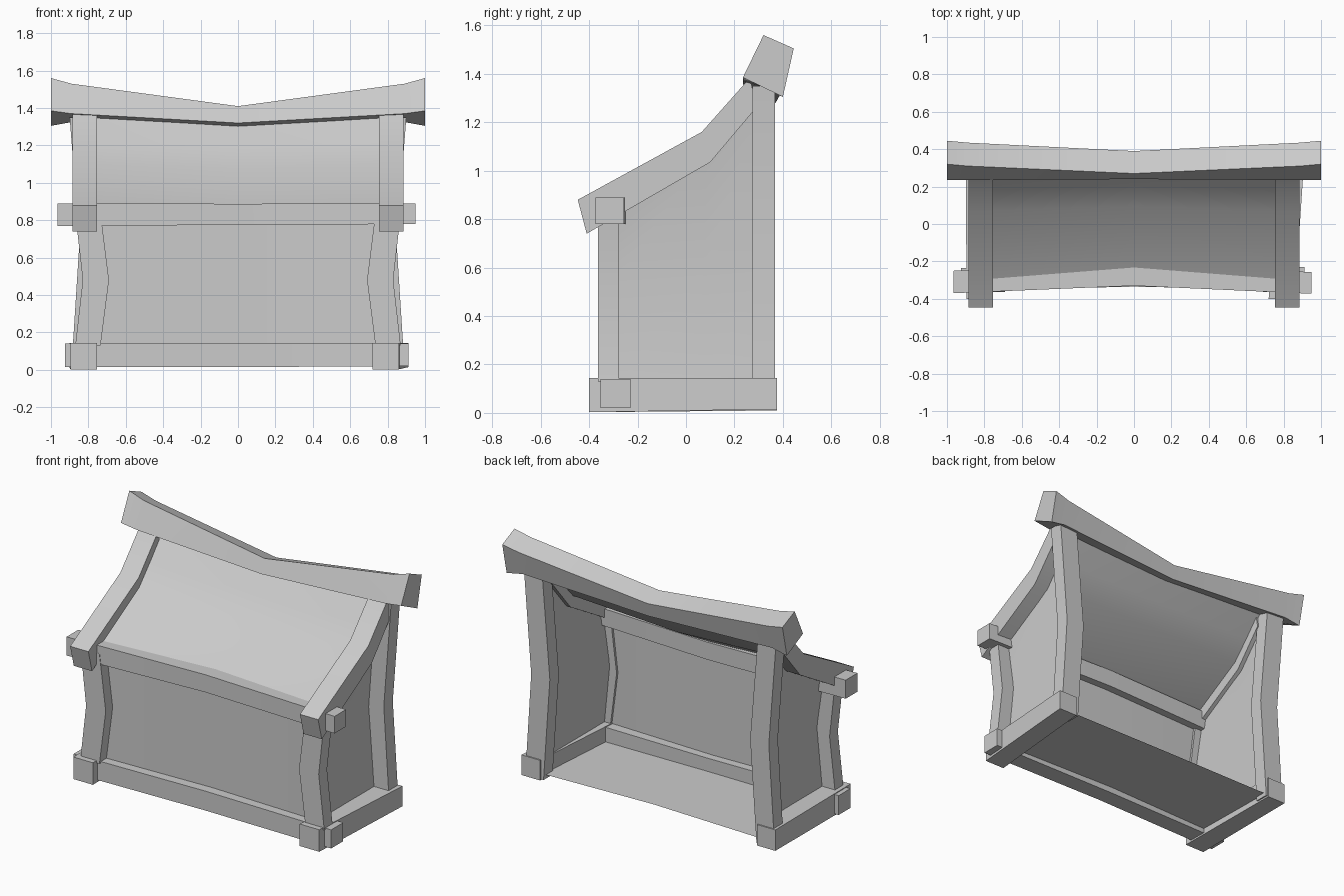
import bpy, bmesh, math

if "Cube" in bpy.data.objects:
    bpy.data.objects.remove(bpy.data.objects["Cube"])


def finish(name, bm, angle=30):
    bmesh.ops.recalc_face_normals(bm, faces=bm.faces[:])
    me = bpy.data.meshes.new(name)
    bm.to_mesh(me)
    bm.free()
    ob = bpy.data.objects.new(name, me)
    bpy.context.collection.objects.link(ob)
    bpy.ops.object.select_all(action='DESELECT')
    ob.select_set(True)
    bpy.context.view_layer.objects.active = ob
    bpy.ops.object.shade_smooth_by_angle(angle=math.radians(angle))
    return ob


def loft(name, sections):
    """Closed bar through matching cross-section loops."""
    bm = bmesh.new()
    rings = [[bm.verts.new(p) for p in s] for s in sections]
    n = len(rings[0])
    for a, b in zip(rings, rings[1:]):
        for i in range(n):
            j = (i + 1) % n
            bm.faces.new((a[i], a[j], b[j], b[i]))
    bm.faces.new(rings[0])
    bm.faces.new(rings[-1])
    return finish(name, bm)


def sheet(name, rows):
    """Thin panel from rows of points."""
    bm = bmesh.new()
    g = [[bm.verts.new(p) for p in r] for r in rows]
    for a, b in zip(g, g[1:]):
        for i in range(len(a) - 1):
            bm.faces.new((a[i], a[i + 1], b[i + 1], b[i]))
    return finish(name, bm, 60)


def x_rect(x, y0, y1, z0, z1):
    return [(x, y0, z0), (x, y1, z0), (x, y1, z1), (x, y0, z1)]


def y_rect(y, x0, x1, z0, z1):
    return [(x0, y, z0), (x1, y, z0), (x1, y, z1), (x0, y, z1)]


def z_rect(z, x0, x1, y0, y1):
    return [(x0, y0, z), (x1, y0, z), (x1, y1, z), (x0, y1, z)]


# sagging ridge beam, tilted toward the front
end = [(0.32, 1.56), (0.445, 1.505), (0.40, 1.305), (0.235, 1.385)]
near = [(0.31, 1.53), (0.435, 1.48), (0.395, 1.325), (0.235, 1.37)]
mid = [(0.27, 1.41), (0.39, 1.37), (0.37, 1.28), (0.24, 1.32)]
loft("ridge_beam", [[(x, y, z) for y, z in s] for x, s in
                    ((-1, end), (-0.89, near), (0, mid), (0.89, near), (1, end))])

# front cross beams
loft("upper_front_beam", [x_rect(-0.965, -0.37, -0.25, 0.77, 0.89),
                          x_rect(0, -0.33, -0.22, 0.775, 0.888),
                          x_rect(0.95, -0.373, -0.257, 0.78, 0.89)])
loft("lower_front_beam", [x_rect(-0.925, -0.355, -0.235, 0.015, 0.14),
                          x_rect(0, -0.335, -0.22, 0.015, 0.14),
                          x_rect(0.912, -0.353, -0.23, 0.02, 0.14)])

# base beams running front to back; the right one is slightly turned
loft("left_base_beam", [y_rect(-0.40, -0.895, -0.755, 0.003, 0.145),
                        y_rect(0.375, -0.90, -0.77, 0.01, 0.145)])
loft("right_base_beam", [y_rect(-0.40, 0.72, 0.86, 0.003, 0.145),
                         y_rect(0.375, 0.78, 0.912, 0.015, 0.145)])

rafter = [(-0.447, 0.88), (-0.41, 0.74), (0.10, 1.035), (0.29, 1.26),
          (0.265, 1.385), (0.065, 1.16)]
for side, s in (("left", -1), ("right", 1)):
    # waisted posts
    loft(side + "_front_post", [z_rect(z, s * a, s * b, -0.363, -0.278) for z, a, b in
                                ((0.13, 0.735, 0.87), (0.48, 0.69, 0.83), (0.84, 0.735, 0.87))])
    loft(side + "_rear_post", [z_rect(z, s * a, s * b, 0.275, 0.367) for z, a, b in
                               ((0.02, 0.76, 0.89), (0.68, 0.715, 0.848), (1.35, 0.77, 0.90))])
    # cranked rafter
    loft(side + "_rafter", [[(s * x, y, z) for y, z in rafter] for x in (0.755, 0.885)])
    # side wall pinched at the waist
    cols = ((-0.32, 0.84), (0.08, 1.08), (0.32, 1.33))
    sheet(side + "_wall", [[(s * 0.785, y, 0.05), (s * 0.74, y, 0.5 + 0.25 * (y + 0.32)),
                            (s * 0.79, y, t)] for y, t in cols])

# front wall, bowed inward
sheet("front_wall", [[(-0.79, -0.295, z), (0, -0.272, z), (0.79, -0.295, z)]
                     for z in (0.05, 0.85)])

# sagging roof panel
sheet("roof", [[(-0.83, y, z), (0, y + 0.025, z - 0.025), (0.83, y, z)]
               for y, z in ((-0.31, 0.883), (0.07, 1.10), (0.18, 1.22), (0.30, 1.36))])

# floor panel, set up between the base beams
sheet("floor", [[(-0.81, y, 0.045), (0, y + d, 0.055), (0.81, y, 0.045)]
                for y, d in ((-0.28, 0.02), (0.345, -0.01))])
